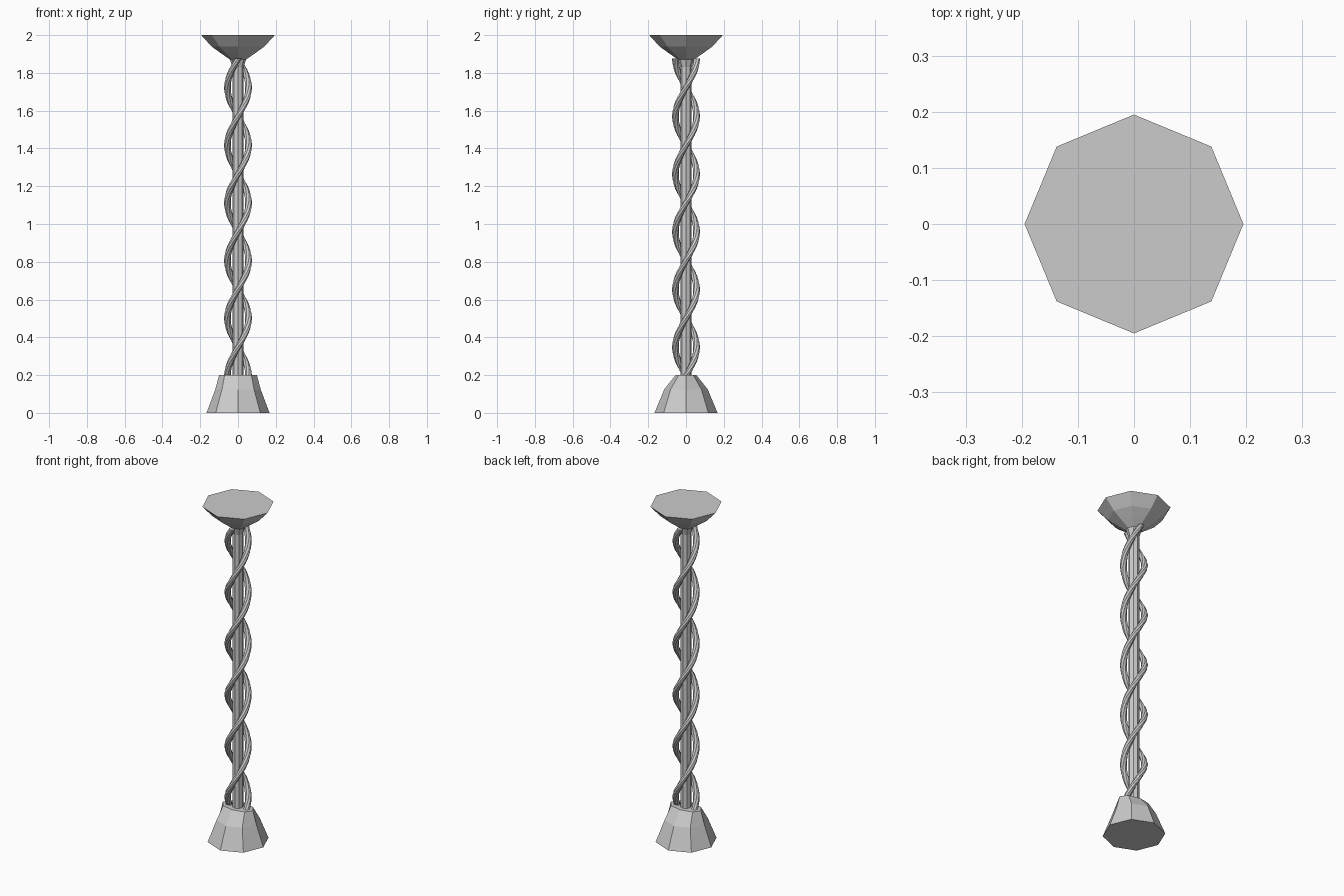
import bpy
import bmesh
from math import pi, cos, sin

cube = bpy.data.objects.get("Cube")
if cube:
    bpy.data.objects.remove(cube)

grey = bpy.data.materials.new("stone_grey")
grey.use_nodes = True
colour = (0.6, 0.6, 0.6, 1)
grey.diffuse_color = colour
grey.node_tree.nodes["Principled BSDF"].inputs["Base Color"].default_value = colour


def ring(sides, rx, ry, z, cx=0, cy=0, turn=0):
    """Horizontal ellipse of points."""
    angles = [turn + 2 * pi * i / sides for i in range(sides)]
    return [(cx + rx * cos(a), cy + ry * sin(a), z) for a in angles]


def loft(name, rings):
    """Closed skin over a stack of rings, listed bottom to top."""
    bm = bmesh.new()
    loops = [[bm.verts.new(p) for p in r] for r in rings]
    n = len(loops[0])
    for low, high in zip(loops, loops[1:]):
        for i in range(n):
            j = (i + 1) % n
            bm.faces.new((low[i], low[j], high[j], high[i]))
    bm.faces.new(loops[0][::-1])
    bm.faces.new(loops[-1])
    mesh = bpy.data.meshes.new(name)
    bm.to_mesh(mesh)
    bm.free()
    mesh.materials.append(grey)
    obj = bpy.data.objects.new(name, mesh)
    bpy.context.collection.objects.link(obj)
    return obj


# Flared foot, narrowing to a flattened top
loft("base", [ring(8, 0.167, 0.167, 0),
              ring(8, 0.12, 0.115, 0.125),
              ring(8, 0.10, 0.055, 0.2)])

# Straight centre shaft
loft("shaft", [ring(8, 0.03, 0.03, z) for z in (0.19, 1.85)])

# Flared octagonal cap
cap = [(0.03, 1.83), (0.042, 1.87), (0.092, 1.905), (0.14, 1.94), (0.195, 2)]
loft("capital", [ring(8, r, r, z) for r, z in cap])

# Two strands winding around the shaft
STEPS, TURNS, RADIUS, THICK = 66, 2.75, 0.056, 0.018
Z_LOW, Z_HIGH = 0.195, 1.875
for name, start in (("strand_a", 0), ("strand_b", pi)):
    rings = []
    for k in range(STEPS + 1):
        f = k / STEPS
        a = start + 2 * pi * TURNS * f
        rings.append(ring(8, THICK, THICK, Z_LOW + (Z_HIGH - Z_LOW) * f,
                          RADIUS * cos(a), RADIUS * sin(a), a))
    loft(name, rings)
